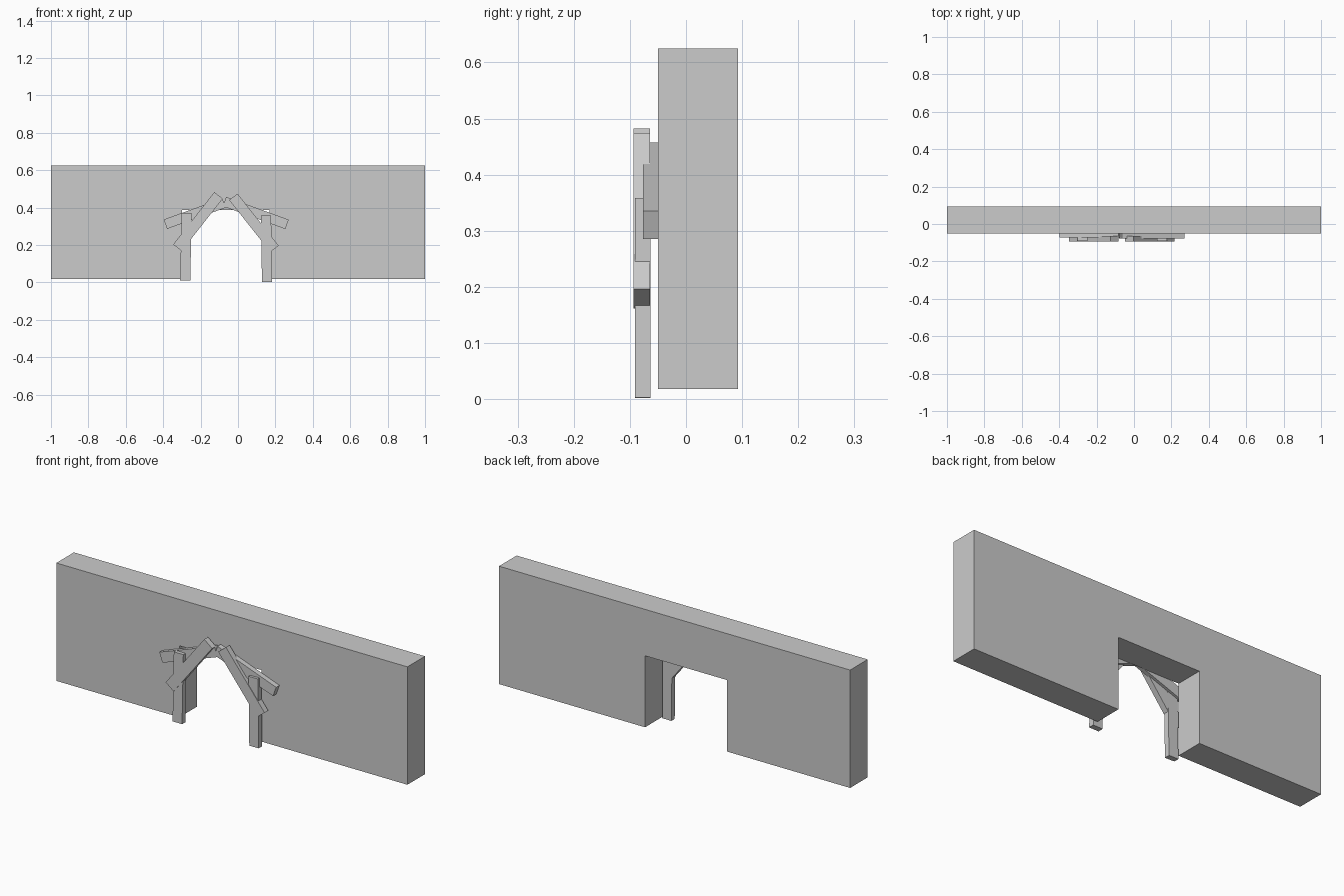
import bpy
import math
from mathutils import Vector

cube = bpy.data.objects.get("Cube")
if cube:
    bpy.data.objects.remove(cube, do_unlink=True)

GREY = (0.6, 0.6, 0.6, 1.0)
mat = bpy.data.materials.new("plain grey")
mat.use_nodes = True
mat.diffuse_color = GREY
mat.node_tree.nodes["Principled BSDF"].inputs["Base Color"].default_value = GREY


def prism(name, outline, front, back):
    """Extrude an (x, z) outline from y = front to y = back."""
    n = len(outline)
    verts = [(x, y, z) for y in (front, back) for x, z in outline]
    faces = [tuple(range(n)), tuple(reversed(range(n, 2 * n)))]
    faces += [(i, i + n, (i + 1) % n + n, (i + 1) % n) for i in range(n)]
    mesh = bpy.data.meshes.new(name)
    mesh.from_pydata(verts, [], faces)
    mesh.materials.append(mat)
    obj = bpy.data.objects.new(name, mesh)
    bpy.context.collection.objects.link(obj)
    return obj


def beam(name, start, end, width, front, back):
    """Square-cut timber between two (x, z) points."""
    a, b = Vector(start), Vector(end)
    d = (b - a).normalized() * width / 2
    side = Vector((d.y, -d.x))
    return prism(name, [a + side, b + side, b - side, a - side], front, back)


# Long wall with a rectangular doorway
prism("wall", [(-1, 0.018), (-0.299, 0.018), (-0.299, 0.386), (0.168, 0.386),
               (0.168, 0.018), (1, 0.018), (1, 0.625), (-1, 0.625)], -0.05, 0.093)

# Door posts, slightly out of plumb
beam("right_post", (-0.282, 0.010), (-0.275, 0.370), 0.054, -0.091, -0.063)
beam("left_post", (0.155, 0.002), (0.150, 0.358), 0.054, -0.091, -0.063)

# Diagonal braces
beam("right_brace", (-0.324, 0.185), (-0.104, 0.465), 0.057, -0.094, -0.064)
beam("left_brace", (0.195, 0.179), (-0.025, 0.457), 0.056, -0.094, -0.064)

# Shallow rafters behind the braces
beam("right_rafter", (-0.388, 0.311), (-0.075, 0.424), 0.053, -0.073, -0.05)
beam("left_rafter", (0.262, 0.310), (-0.072, 0.432), 0.053, -0.077, -0.05)
